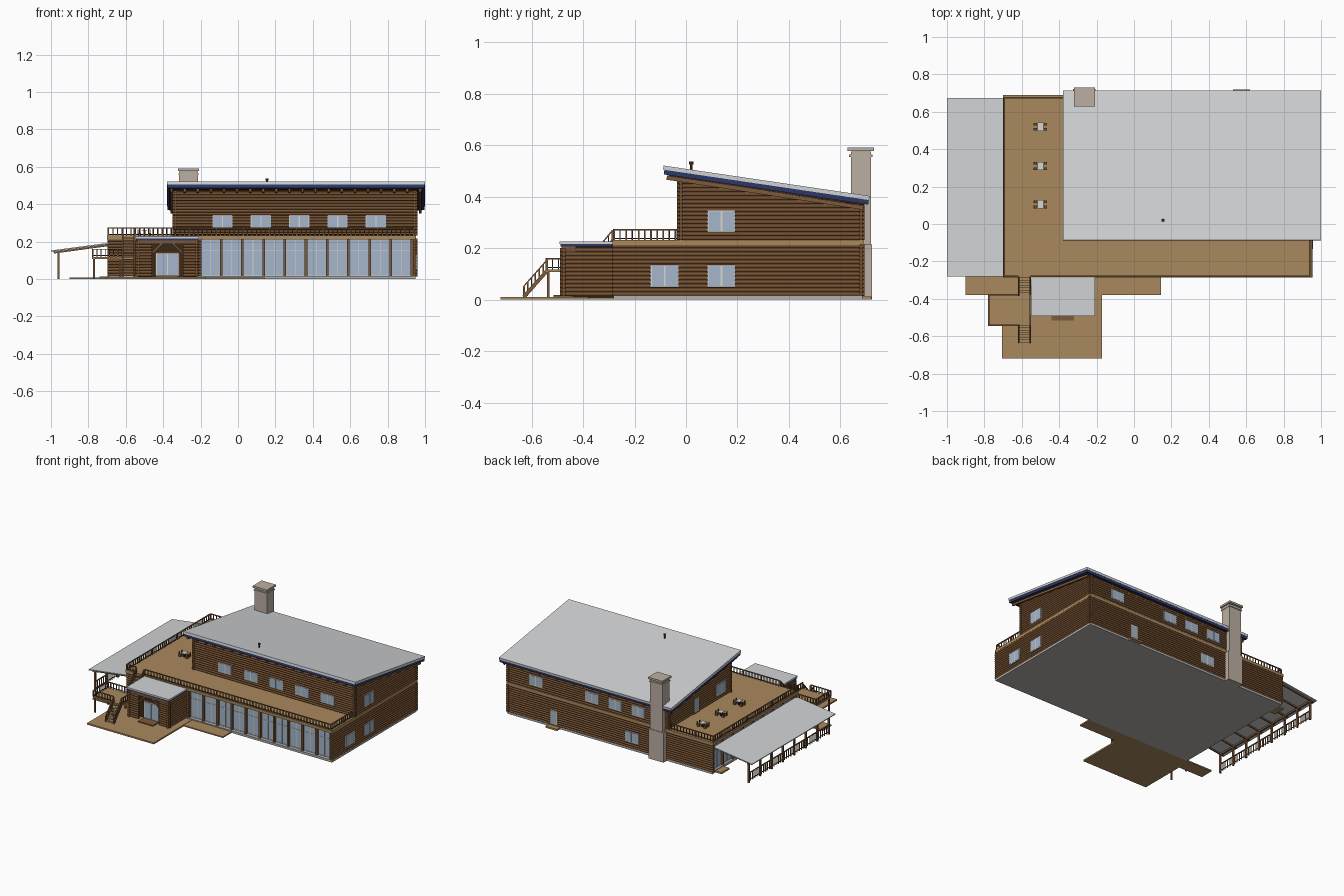
import bpy, bmesh
from mathutils import Matrix, Vector

cube = bpy.data.objects.get("Cube")
if cube:
    bpy.data.objects.remove(cube, do_unlink=True)


def material(name, r, g, b):
    m = bpy.data.materials.new(name)
    m.use_nodes = True
    m.diffuse_color = (r, g, b, 1)
    m.node_tree.nodes["Principled BSDF"].inputs["Base Color"].default_value = (r, g, b, 1)
    return m


LOG = material("log brown", .18, .083, .032)
DARK = material("dark brown", .045, .022, .01)
TIMBER = material("timber brown", .2, .1, .045)
DECK = material("deck tan", .4, .25, .11)
ROOF = material("roof grey", .64, .65, .66)
BLUE = material("fascia blue", .025, .04, .14)
GLASS = material("window glass", .38, .47, .6)
WHITE = material("frame white", .68, .67, .64)
STONE = material("chimney stone", .5, .43, .36)
BASE = material("foundation grey", .45, .44, .42)


class Part:
    """A mesh gathered from boxes, bars and logs, with one slot per colour."""

    def __init__(self, name):
        self.name, self.bm, self.mats = name, bmesh.new(), []

    def paint(self, verts, mat):
        if mat not in self.mats:
            self.mats.append(mat)
        for f in {f for v in verts for f in v.link_faces}:
            f.material_index = self.mats.index(mat)
        return verts

    def box(self, mat, x0, x1, y0, y1, z0, z1):
        mid = Vector((x0 + x1, y0 + y1, z0 + z1)) / 2
        m = Matrix.Translation(mid) @ Matrix.Diagonal((x1 - x0, y1 - y0, z1 - z0, 1))
        return self.paint(bmesh.ops.create_cube(self.bm, size=1, matrix=m)["verts"], mat)

    def bar(self, mat, p, q, w, h):
        p, q = Vector(p), Vector(q)
        d = (q - p).normalized()
        ref = Vector((0, 0, 1)) if abs(d.z) < .99 else Vector((0, 1, 0))
        s = d.cross(ref).normalized()
        rot = Matrix((s, d, s.cross(d))).transposed().to_4x4()
        m = Matrix.Translation((p + q) / 2) @ rot @ Matrix.Diagonal((w, (q - p).length, h, 1))
        self.paint(bmesh.ops.create_cube(self.bm, size=1, matrix=m)["verts"], mat)

    def log(self, mat, p, q, r, sides=8):
        p, q = Vector(p), Vector(q)
        rot = (q - p).to_track_quat("Z", "Y").to_matrix().to_4x4()
        vs = bmesh.ops.create_cone(self.bm, cap_ends=True, segments=sides, radius1=r, radius2=r,
                                   depth=(q - p).length,
                                   matrix=Matrix.Translation((p + q) / 2) @ rot)["verts"]
        self.paint(vs, mat)
        for f in {f for v in vs for f in v.link_faces}:
            f.smooth = len(f.verts) == 4

    def face(self, mat, side, plane, u0, u1, z0, z1, t):
        """Thin panel on a wall; side is the wall's axis, u runs along it."""
        if side == "x":
            self.box(mat, plane - t, plane + t, u0, u1, z0, z1)
        else:
            self.box(mat, u0, u1, plane - t, plane + t, z0, z1)

    def rail(self, p, q, h=.042, gap=.024):
        p, q, up = Vector(p), Vector(q), Vector((0, 0, h))
        self.bar(TIMBER, p + up, q + up, .008, .005)
        self.bar(DARK, p + up * .2, q + up * .2, .004, .004)
        n = max(1, round((q - p).length / gap))
        for i in range(n + 1):
            a = p.lerp(q, i / n)
            w = .008 if i % 6 == 0 else .005
            self.bar(TIMBER, a, a + up, w, w)

    def done(self):
        me = bpy.data.meshes.new(self.name)
        bmesh.ops.recalc_face_normals(self.bm, faces=self.bm.faces)
        self.bm.to_mesh(me)
        self.bm.free()
        for m in self.mats:
            me.materials.append(m)
        bpy.context.collection.objects.link(bpy.data.objects.new(self.name, me))


def under_roof(y):
    return .49 - .155 * (y + .09)


PITCH, R, OVER = .0155, .0086, .014
EAST, BACK, WEST, FRONT = .945, .68, -.685, -.272
UP_WEST, UP_FRONT = -.335, -.02

# foundation and terrace slab
p = Part("foundation")
p.box(BASE, WEST - .005, EAST + .005, FRONT - .01, BACK + .005, 0, .016)
p.done()
p = Part("terrace_floor")
p.box(DECK, -.7, EAST + .008, -.285, BACK + .01, .212, .232)
p.done()

# ground storey log walls
p = Part("ground_walls")
p.box(DARK, WEST + .03, EAST, FRONT + .03, BACK, .01, .213)
for i in range(13):
    z = .022 + i * PITCH
    p.log(LOG, (EAST, FRONT - OVER, z), (EAST, BACK + OVER, z), R)
    p.log(LOG, (WEST - OVER, BACK, z), (EAST + OVER, BACK, z), R)
    p.log(LOG, (WEST - OVER, FRONT, z), (-.2, FRONT, z), R)
p.done()

# upper storey log walls, trimmed under the sloping roof
p = Part("upper_walls")
for v in p.box(DARK, UP_WEST, EAST, UP_FRONT, BACK, .22, .4):
    if v.co.z > .3:
        v.co.z = under_roof(v.co.y)
for i in range(17):
    z = .24 + i * PITCH
    if z < under_roof(UP_FRONT):
        p.log(LOG, (UP_WEST - OVER, UP_FRONT, z), (EAST + OVER, UP_FRONT, z), R)
    if z < under_roof(BACK):
        p.log(LOG, (UP_WEST - OVER, BACK, z), (EAST + OVER, BACK, z), R)
    end = min(BACK + OVER, (.49 - z) / .155 - .09)
    if end > UP_FRONT:
        for x in (UP_WEST, EAST):
            p.log(LOG, (x, UP_FRONT - OVER, z), (x, end, z), R)
p.done()

# main roof: grey sheet, blue fascia, brown soffit and rafter tails
p = Part("main_roof")
for mat, drop, w, t, trim in ((ROOF, .008, 1.38, .016, 0), (BLUE, .024, 1.374, .02, .003),
                              (DARK, .036, 1.35, .006, .02)):
    p.bar(mat, (.31, -.088 + trim, .521 - drop - trim * .15),
          (.31, .712 - trim, .403 - drop + trim * .15), w, t)
for i in range(20):
    x = -.355 + i * .07
    p.bar(TIMBER, (x, -.075, .474), (x, .69, .357), .012, .016)
p.done()
p = Part("roof_vent")
p.log(DARK, (.155, .02, .48), (.155, .02, .53), .005)
p.log(DARK, (.155, .02, .526), (.155, .02, .536), .009)
p.done()

# chimney
p = Part("chimney")
p.box(STONE, -.325, -.205, .64, .722, 0, .215)
p.box(STONE, -.315, -.215, .64, .718, .2, .575)
p.box(STONE, -.318, -.212, .634, .724, .555, .563)
p.box(STONE, -.322, -.208, .628, .73, .578, .592)
p.done()


def window(p, side, plane, mid, z0, z1, w=.108, bars=2):
    a, b = mid - w / 2, mid + w / 2
    p.face(WHITE, side, plane, a, b, z0, z1, .0105)
    step = w / bars
    for k in range(bars):
        p.face(GLASS, side, plane, a + k * step + .004, a + (k + 1) * step - .003,
               z0 + .004, z1 - .004, .012)


# windows and plain doors
p = Part("windows")
for i in range(5):
    window(p, "y", UP_FRONT, -.083 + i * .205, .27, .342)
for y in (-.083, .137):
    window(p, "x", EAST, y, .05, .135)
window(p, "x", EAST, .137, .262, .347)
for x in (.72, .27, .085, -.1):
    window(p, "y", BACK, x, .262, .335)
window(p, "y", BACK, -.05, .06, .135)
window(p, "x", UP_WEST, .09, .262, .345)
p.done()
p = Part("doors")
for side, plane, mid, z in (("y", BACK, .575, .016), ("x", UP_WEST, .37, .232)):
    p.face(TIMBER, side, plane, mid - .032, mid + .032, z, z + .115, .01)
    window(p, side, plane, mid, z + .01, z + .11, .05, 1)
p.box(DECK, .53, .62, BACK, .72, 0, .012)
p.done()


# tall glazing on the front and under the side canopy
def glazing(p, side, plane, u0, u1, out):
    p.face(GLASS, side, plane, u0, u1, .016, .213, .006)
    for z in (.018, .15, .21):
        p.face(WHITE, side, plane, u0, u1, z - .0015, z + .0015, .008)
    n = round((u1 - u0) / .113)
    for k in range(n + 1):
        u = u0 + (u1 - u0) * k / n
        p.face(TIMBER, side, plane + out, u - .007, u + .007, .012, .213, .008)
        if k < n:
            v = u + (u1 - u0) / n / 2
            p.face(WHITE, side, plane, v - .0015, v + .0015, .016, .213, .008)


p = Part("glazed_walls")
glazing(p, "y", -.25, -.203, .93, -.015)
glazing(p, "x", WEST + .02, FRONT + .02, BACK - .015, -.012)
p.done()

# entrance porch with recessed double doors
p = Part("entrance_porch")
p.box(DARK, -.535, -.22, -.435, -.27, .01, .208)
for i in range(12):
    z = .022 + i * PITCH
    for x in (-.533, -.222):
        p.log(LOG, (x, -.49, z), (x, -.28, z), R)
    for a, b in ((-.547, -.46), (-.295, -.208)):
        p.log(LOG, (a, -.475, z), (b, -.475, z), R)
p.box(TIMBER, -.54, -.215, -.483, -.43, .186, .208)
for s in (-1, 1):
    p.bar(TIMBER, (-.3775 + s * .08, -.478, .14), (-.3775 + s * .03, -.478, .19), .01, .01)
p.face(TIMBER, "y", -.437, -.445, -.31, .012, .145, .008)
window(p, "y", -.437, -.3775, .016, .137, .12, 2)
p.box(TIMBER, -.44, -.32, -.515, -.43, .01, .018)
p.done()
p = Part("porch_roof")
p.box(BLUE, -.546, -.212, -.488, -.282, .206, .217)
p.box(ROOF, -.55, -.208, -.492, -.28, .217, .226)
p.done()

# low decks
p = Part("front_decks")
p.box(DECK, -.705, -.17, -.72, -.28, 0, .011)
p.box(DECK, -.9, .145, -.38, -.28, 0, .009)
p.done()

# outside stair with a side landing
p = Part("outside_stair")
p.box(DECK, -.78, -.552, -.545, -.375, .108, .117)
for x in (-.77, -.63):
    for y in (-.535, -.385):
        p.bar(TIMBER, (x, y, 0), (x, y, .11), .01, .01)
for y0, z0, y1, z1 in ((-.63, .01, -.54, .112), (-.38, .112, -.285, .228)):
    for x in (-.617, -.555):
        p.bar(TIMBER, (x, y0, z0), (x, y1, z1), .006, .014)
        p.rail((x, y0, z0), (x, y1, z1))
    for k in range(7):
        t = (k + .5) / 7
        y, z = y0 + (y1 - y0) * t, z0 + (z1 - z0) * t
        p.box(DECK, -.615, -.557, y - .009, y + .009, z - .002, z + .002)
p.rail((-.777, -.542, .117), (-.62, -.542, .117))
p.rail((-.777, -.542, .117), (-.777, -.378, .117))
p.rail((-.777, -.378, .117), (-.62, -.378, .117))
p.rail((-.555, -.542, .117), (-.555, -.378, .117))
p.done()

# terrace railings
p = Part("terrace_railings")
edge, z = -.28, .23
for a, b in (((-.693, edge), (-.62, edge)), ((-.55, edge), (.94, edge)),
             ((-.693, edge), (-.693, .675)), ((-.693, .675), (UP_WEST - .02, .675)),
             ((.94, edge), (.94, UP_FRONT - .02))):
    p.rail((*a, z), (*b, z))
p.done()

# terrace tables with chairs
p = Part("terrace_tables")
for y in (.105, .31, .52):
    p.box(WHITE, -.516, -.484, y - .022, y + .022, .258, .262)
    p.box(DARK, -.505, -.495, y - .01, y + .01, .23, .258)
    for sx in (-1, 1):
        for sy in (-1, 1):
            x, c = -.5 + sx * .026, y + sy * .014
            p.box(TIMBER, x - .008, x + .008, c - .007, c + .007, .23, .247)
            p.box(TIMBER, x + sx * .007, x + sx * .01, c - .007, c + .007, .24, .265)
p.done()

# side canopy on posts with a low fence
p = Part("side_canopy")
p.bar(ROOF, (-1, .197, .149), (-.69, .197, .19), .954, .007)
for k in range(8):
    y = -.262 + k * .131
    p.bar(TIMBER, (-.985, y, .141), (-.69, y, .181), .008, .01)
    p.bar(TIMBER, (-.96, y, 0), (-.96, y, .142), .012, .012)
p.bar(TIMBER, (-.96, -.27, .14), (-.96, .665, .14), .012, .012)
p.rail((-.96, -.262, .008), (-.96, .655, .008), .06)
p.box(DECK, -.74, -.69, .56, .65, 0, .012)
p.done()
